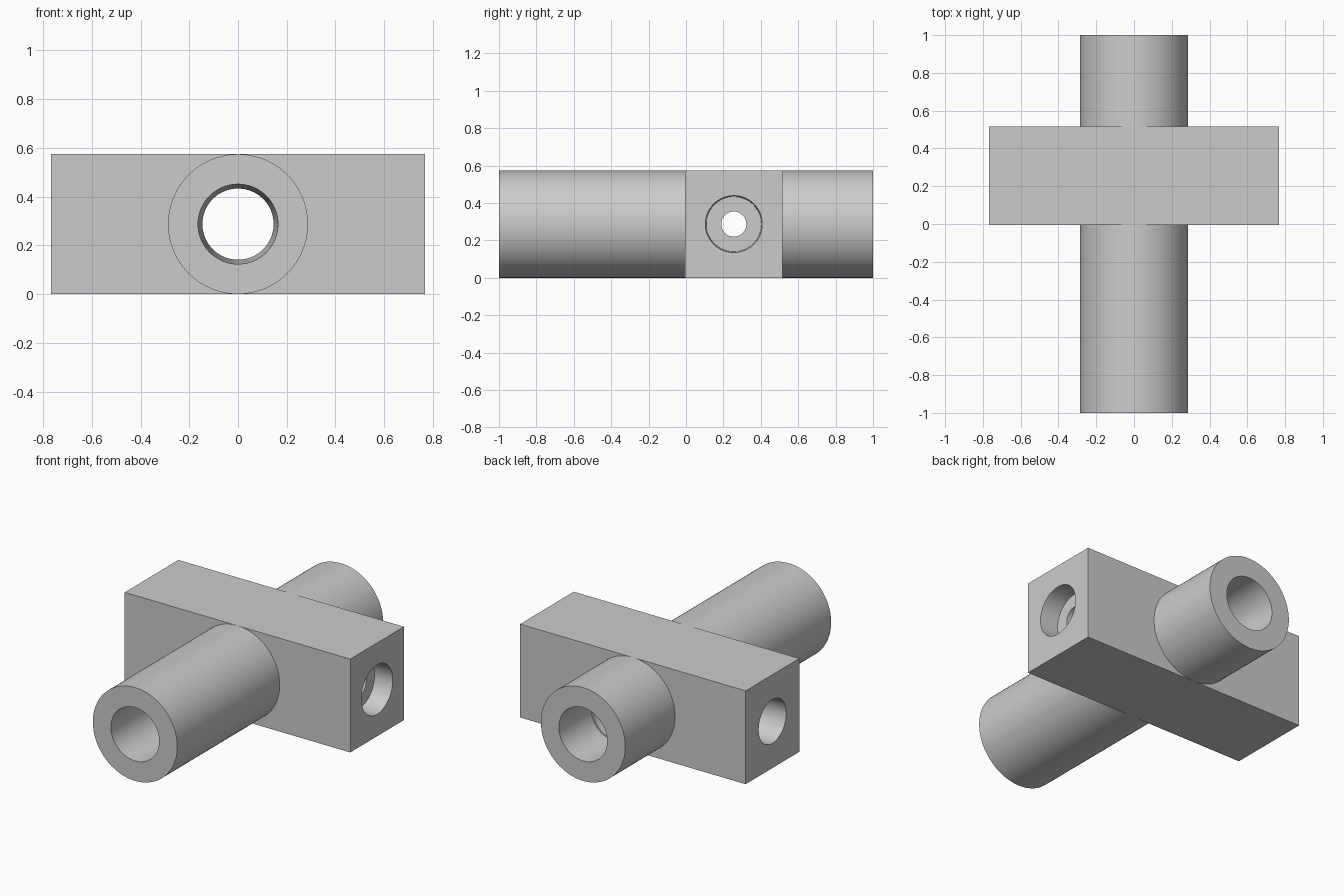
import bpy, bmesh, math
from mathutils import Matrix

cube = bpy.data.objects.get("Cube")
if cube:
    bpy.data.objects.remove(cube, do_unlink=True)

R = 0.287                      # tube radius, also half the block height
FRONT, BACK, HALF_W = -0.005, 0.516, 0.767
MID = (FRONT + BACK) / 2
SEGS = 96

grey = bpy.data.materials.new("plain grey")
grey.use_nodes = True
colour = (0.6, 0.6, 0.6, 1)
grey.diffuse_color = colour
grey.node_tree.nodes["Principled BSDF"].inputs["Base Color"].default_value = colour


def add_object(name, bm):
    bmesh.ops.recalc_face_normals(bm, faces=bm.faces)
    mesh = bpy.data.meshes.new(name)
    bm.to_mesh(mesh)
    bm.free()
    mesh.materials.append(grey)
    ob = bpy.data.objects.new(name, mesh)
    bpy.context.collection.objects.link(ob)
    return ob


def lathe(name, profile, axis, centre, caps=False):
    """Turn (position, radius) points about the x or y axis."""
    bm = bmesh.new()
    rings = []
    for p, r in profile:
        ring = []
        for i in range(SEGS):
            a = math.tau * i / SEGS
            u, v = r * math.cos(a), r * math.sin(a)
            co = (p, u, v) if axis == "x" else (u, p, v)
            ring.append(bm.verts.new(co))
        rings.append(ring)
    for a, b in zip(rings, rings[1:]):
        for i in range(SEGS):
            j = (i + 1) % SEGS
            bm.faces.new((a[i], a[j], b[j], b[i]))
    if caps:
        bm.faces.new(rings[0])
        bm.faces.new(rings[-1])
    bmesh.ops.translate(bm, verts=bm.verts, vec=centre)
    return add_object(name, bm)


def smooth(ob):
    bpy.ops.object.select_all(action="DESELECT")
    ob.select_set(True)
    bpy.context.view_layer.objects.active = ob
    bpy.ops.object.shade_smooth_by_angle(angle=math.radians(30))


# Tubes, each with an outer wall, an end ring and a tapered bore
axis_centre = (0, 0, R)
front_tube = lathe("front_tube", [(FRONT, R), (-1, R), (-1, 0.164),
                                  (-0.42, 0.146), (FRONT, 0.146)], "y", axis_centre)
back_tube = lathe("back_tube", [(BACK, R), (1, R), (1, 0.164), (0.7, 0.155),
                                (0.7, 0.146), (BACK, 0.146)], "y", axis_centre)

# Cross block
bm = bmesh.new()
bmesh.ops.create_cube(bm, size=1, matrix=Matrix.Translation((0, MID, R)) @
                      Matrix.Diagonal((2 * HALF_W, BACK - FRONT, 2 * R, 1)))
block = add_object("cross_block", bm)

# Bores through the block: main, stepped port on the left, plain port on the right
side_centre = (0, MID, R)
cutters = [
    lathe("main_bore_cutter", [(FRONT - 0.1, 0.146), (BACK + 0.1, 0.146)],
          "y", axis_centre, True),
    lathe("left_port_cutter", [(0, 0.067), (HALF_W - 0.12, 0.067),
                               (HALF_W - 0.12, 0.147), (HALF_W, 0.152),
                               (HALF_W + 0.1, 0.152)], "x", side_centre, True),
    lathe("right_port_cutter", [(-HALF_W - 0.1, 0.134), (-HALF_W, 0.134), (0, 0.13)],
          "x", side_centre, True),
]
for cutter in cutters:
    mod = block.modifiers.new(cutter.name, "BOOLEAN")
    mod.operation = "DIFFERENCE"
    mod.solver = "EXACT"
    mod.object = cutter
    bpy.context.view_layer.objects.active = block
    bpy.ops.object.modifier_apply(modifier=mod.name)
for cutter in cutters:
    bpy.data.objects.remove(cutter, do_unlink=True)

for part in (front_tube, back_tube, block):
    smooth(part)
